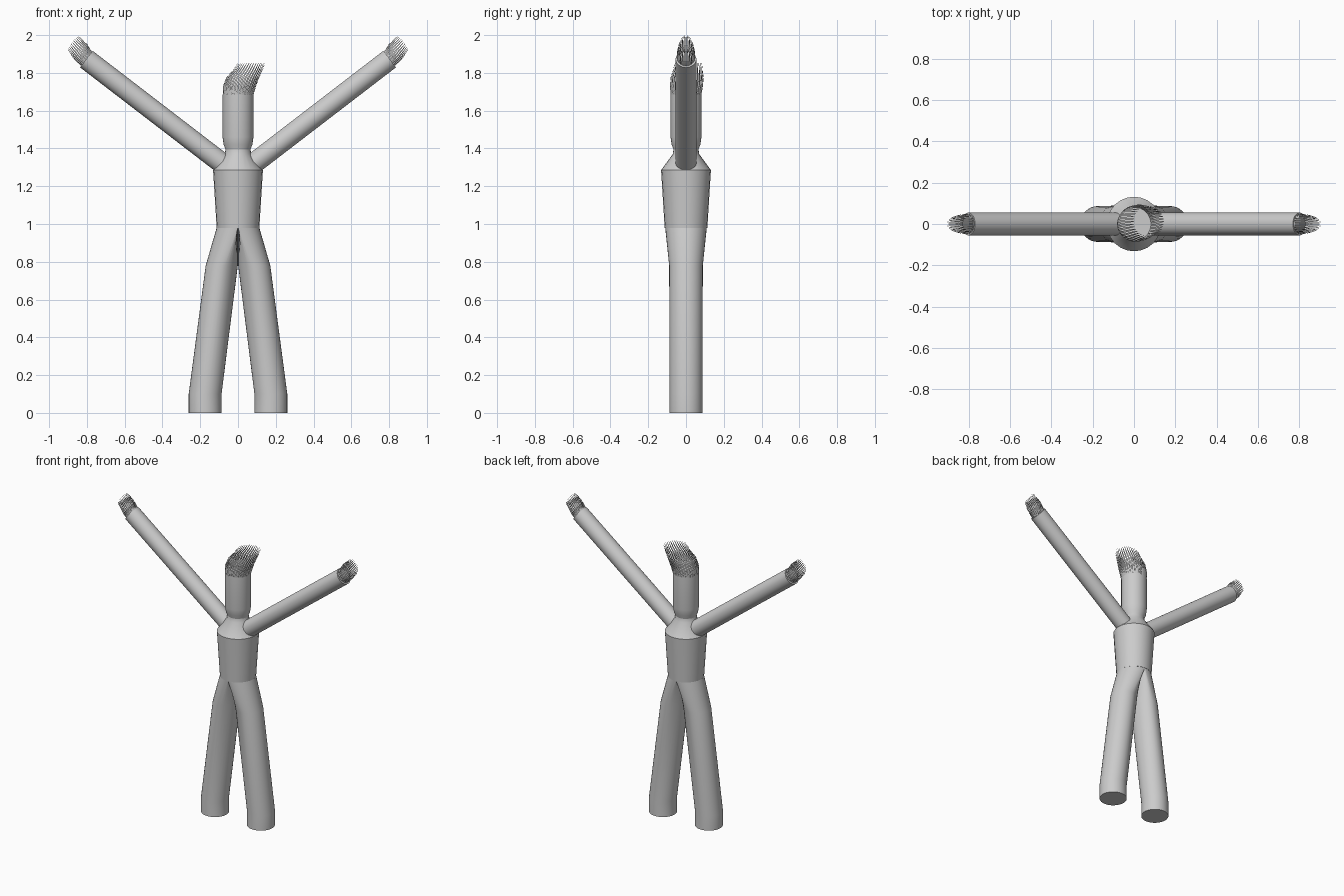
import bpy, bmesh
from math import sin, cos, pi, radians
from mathutils import Vector

if "Cube" in bpy.data.objects:
    bpy.data.objects.remove(bpy.data.objects["Cube"])


def finish(name, bm, smooth=True):
    bmesh.ops.recalc_face_normals(bm, faces=bm.faces)
    me = bpy.data.meshes.new(name)
    bm.to_mesh(me)
    bm.free()
    if smooth:
        me.shade_smooth()
        me.set_sharp_from_angle(angle=radians(30))
    ob = bpy.data.objects.new(name, me)
    bpy.context.collection.objects.link(ob)
    return ob


def loft(name, rings):
    """Skin a list of equal-length point rings and cap both ends."""
    bm = bmesh.new()
    vs = [[bm.verts.new(p) for p in r] for r in rings]
    n = len(rings[0])
    for a, b in zip(vs, vs[1:]):
        for i in range(n):
            j = (i + 1) % n
            bm.faces.new((a[i], a[j], b[j], b[i]))
    bm.faces.new(vs[0])
    bm.faces.new(vs[-1])
    return finish(name, bm)


def ring(c, u, v, ru, rv, n=32):
    return [c + u * (ru * cos(2 * pi * i / n)) + v * (rv * sin(2 * pi * i / n))
            for i in range(n)]


def fringe(name, stations, n):
    """Pointed ribbons following rings: (centre, u axis, v axis, ru, rv, width share)."""
    bm = bmesh.new()
    for i in range(n):
        rows = []
        for c, u, v, ru, rv, w in stations:
            row = []
            for k in (-0.5, 0.5):
                a = 2 * pi * (i + k * w) / n
                row.append(bm.verts.new(c + u * (ru * cos(a)) + v * (rv * sin(a))))
            rows.append(row)
        for a, b in zip(rows, rows[1:]):
            bm.faces.new((a[0], a[1], b[1], b[0]))
    return finish(name, bm, False)


X, Y = Vector((1, 0, 0)), Vector((0, 1, 0))


def lathe(name, profile, n):
    return loft(name, [ring(Vector((0, 0, z)), X, Y, r, r, n) for r, z in profile])


# torso with sloped shoulders, then neck and head
lathe("torso", [(0.113, 0.98), (0.132, 1.285), (0.07, 1.37), (0.066, 1.395)], 24)
lathe("head", [(0.062, 1.37), (0.066, 1.395), (0.076, 1.42), (0.082, 1.46),
               (0.082, 1.685)], 32)

# swept hair tuft
hair = [(0, 0, 1.68, 0.081, 1.0), (0.008, 0.002, 1.73, 0.088, 0.85),
        (0.025, 0.006, 1.775, 0.088, 0.7), (0.052, 0.01, 1.815, 0.079, 0.55),
        (0.072, 0.012, 1.853, 0.073, 0.2)]
fringe("hair", [(Vector((x, y, z)), X, Y, r, r, w) for x, y, z, r, w in hair], 36)

for side, s in (("left", 1), ("right", -1)):
    # leg: round tube that flattens to a half disc under the torso
    rings = [ring(Vector((s * x, 0, z)), X * s, Y, rx, ry)
             for x, z, rx, ry in [(0.174, 0, 0.087, 0.087), (0.174, 0.1, 0.087, 0.087),
                                  (0.086, 0.78, 0.085, 0.089)]]
    rings.append([Vector((s * max(0.0, 0.113 * cos(2 * pi * i / 32)),
                          0.11 * sin(2 * pi * i / 32), 0.98)) for i in range(32)])
    loft(side + "_leg", rings)

    # raised arm
    a, b = Vector((s * 0.08, 0, 1.318)), Vector((s * 0.803, 0, 1.873))
    d = (b - a).normalized()
    u = d.cross(Y)
    loft(side + "_arm", [ring(a, u, Y, 0.055, 0.055), ring(b, u, Y, 0.055, 0.055)])

    # fringed hand
    hand = [(0.793, 1.865, 0.045, 0.045, 1.0), (0.813, 1.888, 0.05, 0.048, 0.85),
            (0.831, 1.91, 0.054, 0.047, 0.7), (0.856, 1.938, 0.051, 0.041, 0.5),
            (0.877, 1.962, 0.047, 0.03, 0.2)]
    fringe(side + "_hand", [(Vector((s * x, 0, z)), u, Y, ru, rv, w)
                            for x, z, ru, rv, w in hand], 28)
